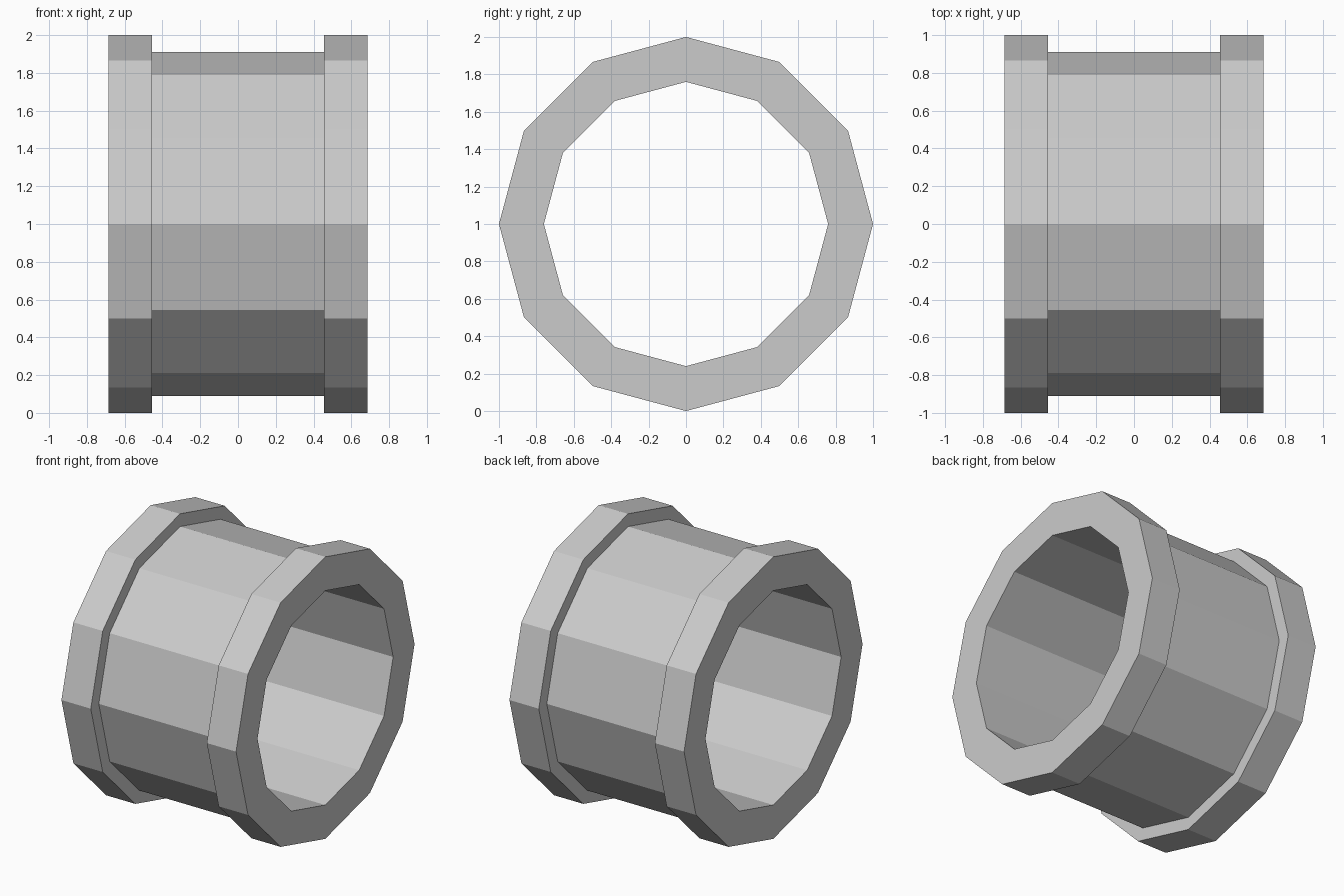
import bpy, bmesh, math

default = bpy.data.objects.get("Cube")
if default:
    bpy.data.objects.remove(default, do_unlink=True)

SIDES = 12
BORE, BODY, FLANGE = 0.76, 0.91, 1.0   # radii
HALF, STEP = 0.685, 0.455              # half length, flange inner edge

# One grey material
grey = bpy.data.materials.new("light_grey")
grey.use_nodes = True
colour = (0.6, 0.6, 0.6, 1)
grey.diffuse_color = colour
grey.node_tree.nodes["Principled BSDF"].inputs["Base Color"].default_value = colour

# Closed wall section as (x, radius), mirrored about the middle
half = [(STEP, BODY), (STEP, FLANGE), (HALF, FLANGE), (HALF, BORE)]
section = half + [(-x, r) for x, r in reversed(half)]

# Flanged sleeve: the section revolved around the x axis
bm = bmesh.new()
rings = []
for i in range(SIDES):
    a = math.tau * i / SIDES
    rings.append([bm.verts.new((x, r * math.cos(a), 1 + r * math.sin(a)))
                  for x, r in section])
n = len(section)
for i in range(SIDES):
    here, after = rings[i], rings[(i + 1) % SIDES]
    for j in range(n):
        k = (j + 1) % n
        bm.faces.new((here[j], here[k], after[k], after[j]))
bmesh.ops.recalc_face_normals(bm, faces=bm.faces)

mesh = bpy.data.meshes.new("flanged_sleeve")
bm.to_mesh(mesh)
bm.free()
mesh.materials.append(grey)
sleeve = bpy.data.objects.new("flanged_sleeve", mesh)
bpy.context.collection.objects.link(sleeve)
